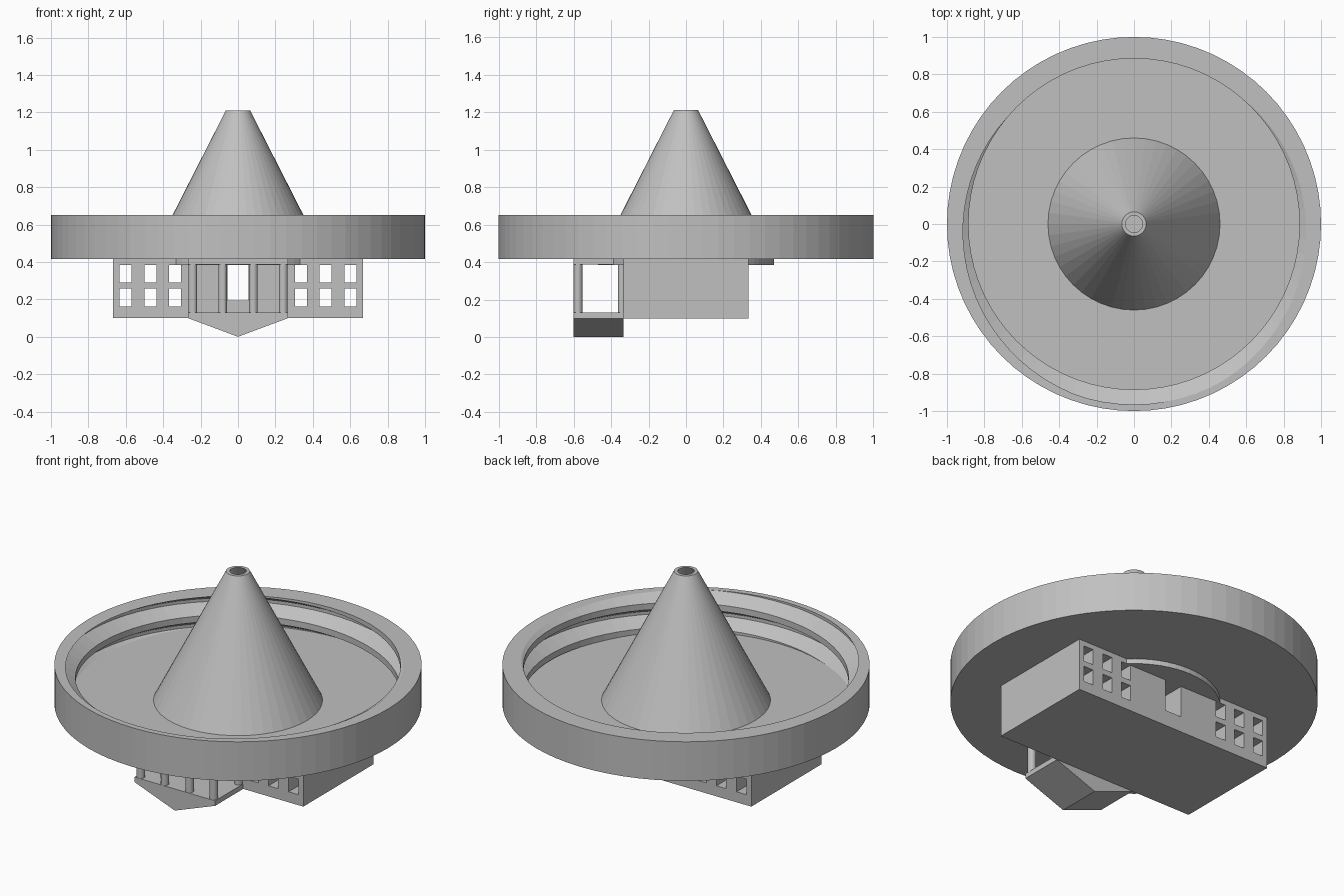
import bpy, bmesh, math

cube = bpy.data.objects.get("Cube")
if cube:
    bpy.data.objects.remove(cube, do_unlink=True)

grey = bpy.data.materials.new("plain_grey")
grey.use_nodes = True
colour = (0.53, 0.53, 0.53, 1)
grey.diffuse_color = colour
grey.node_tree.nodes["Principled BSDF"].inputs["Base Color"].default_value = colour


def finish(bm, name):
    bmesh.ops.remove_doubles(bm, verts=bm.verts, dist=1e-5)
    bmesh.ops.recalc_face_normals(bm, faces=bm.faces)
    mesh = bpy.data.meshes.new(name)
    bm.to_mesh(mesh)
    bm.free()
    mesh.materials.append(grey)
    ob = bpy.data.objects.new(name, mesh)
    bpy.context.collection.objects.link(ob)
    return ob


def sweep(name, column, segments, closed=False):
    """Join profile columns given by column(angle) around the z axis."""
    bm = bmesh.new()
    cols = []
    for i in range(segments + 1):
        a = math.tau * i / segments
        cols.append([bm.verts.new((r * math.cos(a), r * math.sin(a), z)) for r, z in column(a)])
    for p, q in zip(cols, cols[1:]):
        n = len(p)
        for j in range(n if closed else n - 1):
            k = (j + 1) % n
            bm.faces.new((p[j], q[j], q[k], p[k]))
    return finish(bm, name)


def cylinder(name, x, y, r, z0, z1, segments):
    ob = sweep(name, lambda a: [(0, z0), (r, z0), (r, z1), (0, z1)], segments)
    ob.location = (x, y, 0)
    return ob


def prism(name, outline, y0, y1):
    """Extrude an (x, z) outline along y."""
    bm = bmesh.new()
    face = bm.faces.new([bm.verts.new((x, y0, z)) for x, z in outline])
    out = bmesh.ops.extrude_face_region(bm, geom=[face])["geom"]
    moved = [v for v in out if isinstance(v, bmesh.types.BMVert)]
    bmesh.ops.translate(bm, verts=moved, vec=(0, y1 - y0, 0))
    return finish(bm, name)


def rect(x, z0, z1):
    return [(-x, z0), (x, z0), (x, z1), (-x, z1)]


# Round cup with a helical thread cut into its inner wall
BASE, FLOOR, RIM = 0.415, 0.435, 0.65
PITCH, CREST, ROOT = 0.148, 0.885, 0.965
BREAKS = (0, 0.25, 0.5625, 0.6875)   # crest, lower flank, root, upper flank
START = math.radians(140)


def thread_radius(a, z):
    u = ((z - RIM) / PITCH - (a - START) / math.tau) % 1
    flank = BREAKS[2] - BREAKS[1]
    t = min((u - BREAKS[1]) / flank, (1 - u) / flank, 1)
    return CREST + (ROOT - CREST) * max(t, 0)


def cup_column(a):
    turn = (a - START) / math.tau
    zs = [RIM + PITCH * (n + b + turn) for n in range(-3, 2) for b in BREAKS]
    zs = [min(max(z, FLOOR), RIM) for z in reversed(zs)]
    wall = [(thread_radius(a, z), z) for z in [RIM] + zs + [FLOOR]]
    return [(0, BASE), (1, BASE), (1, RIM)] + wall + [(0, FLOOR)]


sweep("threaded_cup", cup_column, 72)

# Hollow funnel standing in the cup
sweep("funnel", lambda a: [(0.46, FLOOR), (0.065, 1.21), (0.045, 1.21), (0.44, FLOOR)], 48, True)

# Shallow disc under the cup
cylinder("under_disc", 0, 0, 0.47, 0.385, BASE, 64)

# House body: a grid of cells with window and door cells left open, extruded in depth
DEPTH, HALF = 0.333, 0.667
windows = [(c - 0.0325, c + 0.0325) for c in (0.337, 0.468, 0.602)]
rows = [(0.163, 0.257), (0.29, 0.385)]
door_x, door_z = 0.055, 0.195
right = [door_x] + [e for w in windows for e in w] + [HALF]
xs = [-x for x in reversed(right)] + right
zs = sorted([0.10, door_z, BASE] + [e for r in rows for e in r])


def is_open(x, z):
    if abs(x) < door_x:
        return door_z < z < rows[1][1]
    return any(a < abs(x) < b for a, b in windows) and any(a < z < b for a, b in rows)


bm = bmesh.new()
grid = [[bm.verts.new((x, -DEPTH, z)) for z in zs] for x in xs]
cells = []
for i in range(len(xs) - 1):
    for j in range(len(zs) - 1):
        if not is_open((xs[i] + xs[i + 1]) / 2, (zs[j] + zs[j + 1]) / 2):
            cells.append(bm.faces.new((grid[i][j], grid[i + 1][j], grid[i + 1][j + 1], grid[i][j + 1])))
out = bmesh.ops.extrude_face_region(bm, geom=cells)["geom"]
moved = [v for v in out if isinstance(v, bmesh.types.BMVert)]
bmesh.ops.translate(bm, verts=moved, vec=(0, 2 * DEPTH, 0))
finish(bm, "house_body")

# Upside-down porch: slab, lintel, pediment and two rows of columns
FRONT, PORCH = -0.60, 0.268
prism("porch_slab", rect(PORCH, 0.10, 0.13), FRONT, -DEPTH)
prism("porch_lintel", rect(PORCH, 0.387, BASE), FRONT, -DEPTH)
prism("pediment", [(-PORCH, 0.10), (0, 0), (PORCH, 0.10)], FRONT, -DEPTH)
for x in (-0.242, -0.082, 0.082, 0.242):
    cylinder("front_column", x, -0.576, 0.023, 0.13, 0.39, 24)
    cylinder("wall_column", x, -0.341, 0.023, 0.13, 0.39, 24)
